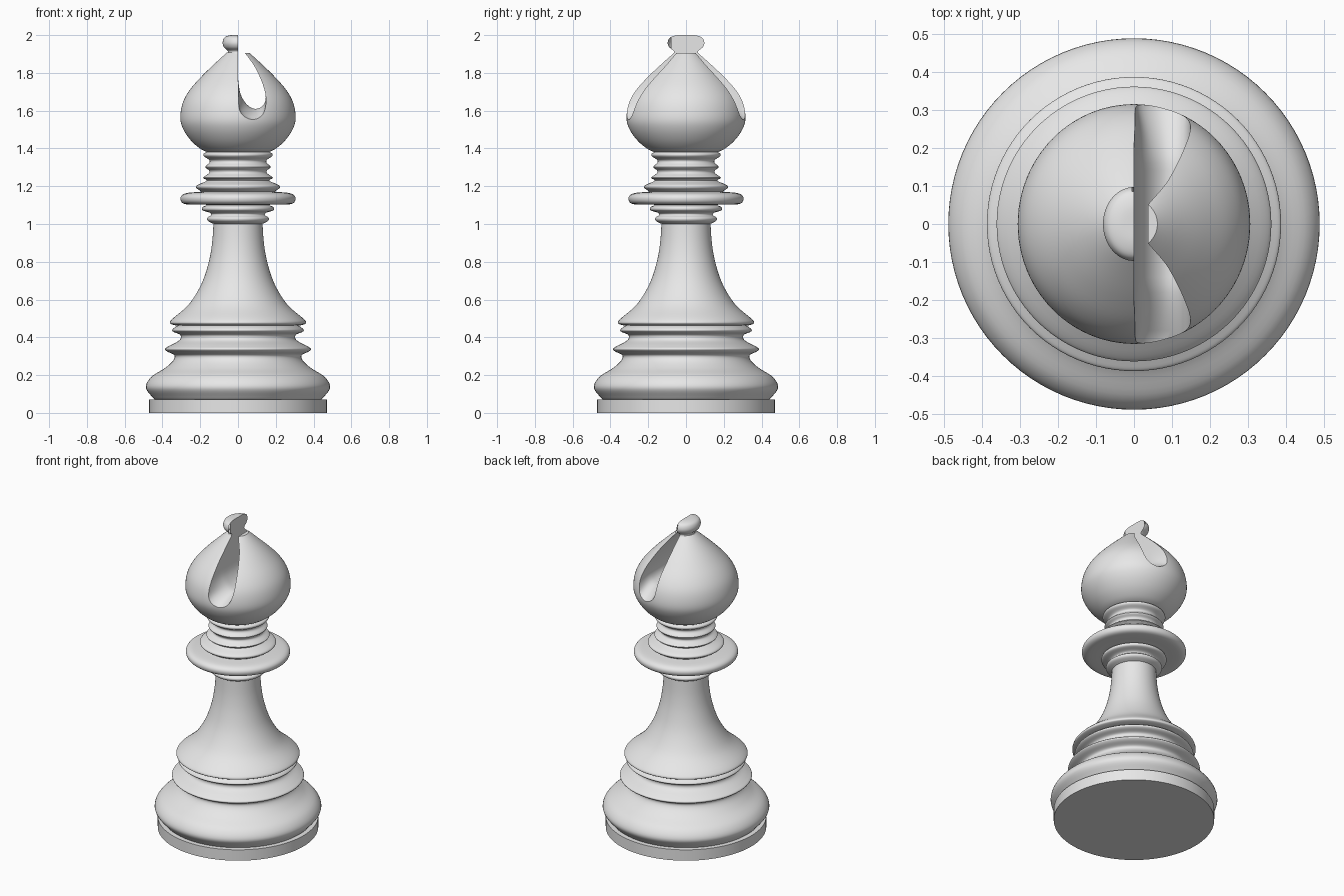
import bpy, bmesh, math
from mathutils import Vector

default_cube = bpy.data.objects.get("Cube")
if default_cube:
    bpy.data.objects.remove(default_cube, do_unlink=True)

grey = bpy.data.materials.new("plain_grey")
grey.use_nodes = True
grey.diffuse_color = (0.8, 0.8, 0.8, 1)
grey.node_tree.nodes["Principled BSDF"].inputs["Base Color"].default_value = grey.diffuse_color

SIDES = 96


def smooth_path(points, steps=5):
    """Rounded path running through every given 2D point."""
    pts = [Vector(p) for p in points]
    pts = [pts[0]] + pts + [pts[-1]]
    path = []
    for a, b, c, d in zip(pts, pts[1:], pts[2:], pts[3:]):
        for i in range(steps):
            t = i / steps
            path.append(b + (c - a) * t / 2
                        + (a * 2 - b * 5 + c * 4 - d) * t * t / 2
                        + (b * 3 - a - c * 3 + d) * t ** 3 / 2)
    path.append(pts[-1])
    return path


def loft(name, rings):
    """Closed skin over a row of rings with equal point counts."""
    bm = bmesh.new()
    rows = [[bm.verts.new(p) for p in ring] for ring in rings]
    for low, high in zip(rows, rows[1:]):
        for i in range(len(low)):
            j = (i + 1) % len(low)
            bm.faces.new((low[i], low[j], high[j], high[i]))
    bm.faces.new(rows[0][::-1])
    bm.faces.new(rows[-1])
    bmesh.ops.recalc_face_normals(bm, faces=bm.faces)
    mesh = bpy.data.meshes.new(name)
    bm.to_mesh(mesh)
    bm.free()
    mesh.materials.append(grey)
    obj = bpy.data.objects.new(name, mesh)
    bpy.context.collection.objects.link(obj)
    return obj


def select_only(obj):
    bpy.ops.object.select_all(action="DESELECT")
    obj.select_set(True)
    bpy.context.view_layer.objects.active = obj


def turned(name, profile, squash=1.0, rounded=True, cutter=None):
    """Lathe a (radius, height) profile, optionally cutting it."""
    path = smooth_path(profile) if rounded else profile
    angles = [math.tau * i / SIDES for i in range(SIDES)]
    obj = loft(name, [[(r * squash * math.cos(a), r * math.sin(a), z) for a in angles]
                      for r, z in path])
    select_only(obj)
    if cutter:
        cut = obj.modifiers.new("slot", "BOOLEAN")
        cut.operation = "DIFFERENCE"
        cut.solver = "EXACT"
        cut.object = cutter
        bpy.ops.object.modifier_apply(modifier=cut.name)
    bpy.ops.object.shade_smooth_by_angle(angle=math.radians(40))
    return obj


# Foot and stacked base mouldings
turned("foot_disc", [(0.47, 0), (0.47, 0.07)], rounded=False)
turned("base_moulding", [
    (0.44, 0.07), (0.455, 0.085), (0.488, 0.135), (0.46, 0.19), (0.39, 0.235),
    (0.345, 0.275), (0.337, 0.305), (0.375, 0.325), (0.386, 0.34), (0.36, 0.357),
    (0.31, 0.385), (0.305, 0.412), (0.34, 0.428), (0.348, 0.44), (0.33, 0.456),
    (0.31, 0.465)])

# Flared stem
turned("stem", [
    (0.31, 0.46), (0.35, 0.468), (0.361, 0.478), (0.345, 0.5), (0.26, 0.575),
    (0.195, 0.68), (0.157, 0.79), (0.137, 0.9), (0.129, 1.02)])

# Collar with the wide disc, then the ringed neck
turned("collar", [
    (0.128, 1.0), (0.158, 1.015), (0.163, 1.032), (0.142, 1.048), (0.15, 1.06),
    (0.187, 1.072), (0.188, 1.09), (0.17, 1.102), (0.28, 1.105), (0.305, 1.135),
    (0.28, 1.162), (0.19, 1.172), (0.182, 1.182)])
turned("neck_rings", [
    (0.19, 1.17), (0.22, 1.19), (0.216, 1.206), (0.17, 1.226), (0.168, 1.234),
    (0.185, 1.246), (0.155, 1.268), (0.154, 1.284), (0.173, 1.302), (0.152, 1.324),
    (0.153, 1.34), (0.18, 1.358), (0.18, 1.374), (0.15, 1.385)])

# Slot cutter: its floor drops towards the front and back
inner = smooth_path([(0, 1.77), (0.013, 1.69), (0.045, 1.635), (0.088, 1.61),
                     (0.13, 1.625), (0.147, 1.67), (0.131, 1.74), (0.09, 1.83),
                     (0.037, 1.905)])
outer = smooth_path([(0, 1.77), (0, 1.67), (0.012, 1.59), (0.068, 1.55),
                     (0.13, 1.565), (0.15, 1.64), (0.131, 1.74), (0.09, 1.83),
                     (0.037, 1.905)])
sections = []
for step in range(-20, 21):
    y = step * 0.02
    drop = min(1.0, max(0.0, (abs(y) - 0.16) / 0.15)) ** 1.4
    edge = [(0, 2.1)] + [a.lerp(b, drop) for a, b in zip(inner, outer)]
    edge += [(0.2, 1.906), (0.2, 2.1)]
    sections.append([(x, y, z) for x, z in edge])
slot_cutter = loft("slot_cutter", sections)
slot_cutter.hide_render = True

# Pointed head and its finial, both split by the slot
turned("head", [
    (0.15, 1.375), (0.2, 1.395), (0.255, 1.44), (0.298, 1.5), (0.315, 1.56),
    (0.302, 1.64), (0.263, 1.71), (0.195, 1.785), (0.115, 1.86), (0.06, 1.908)],
    squash=0.97, cutter=slot_cutter)
turned("finial", [
    (0.07, 1.895), (0.064, 1.915), (0.088, 1.935), (0.097, 1.96), (0.085, 1.987),
    (0.05, 1.999), (0.005, 2.0)], squash=0.84, cutter=slot_cutter)
bpy.data.objects.remove(slot_cutter, do_unlink=True)
